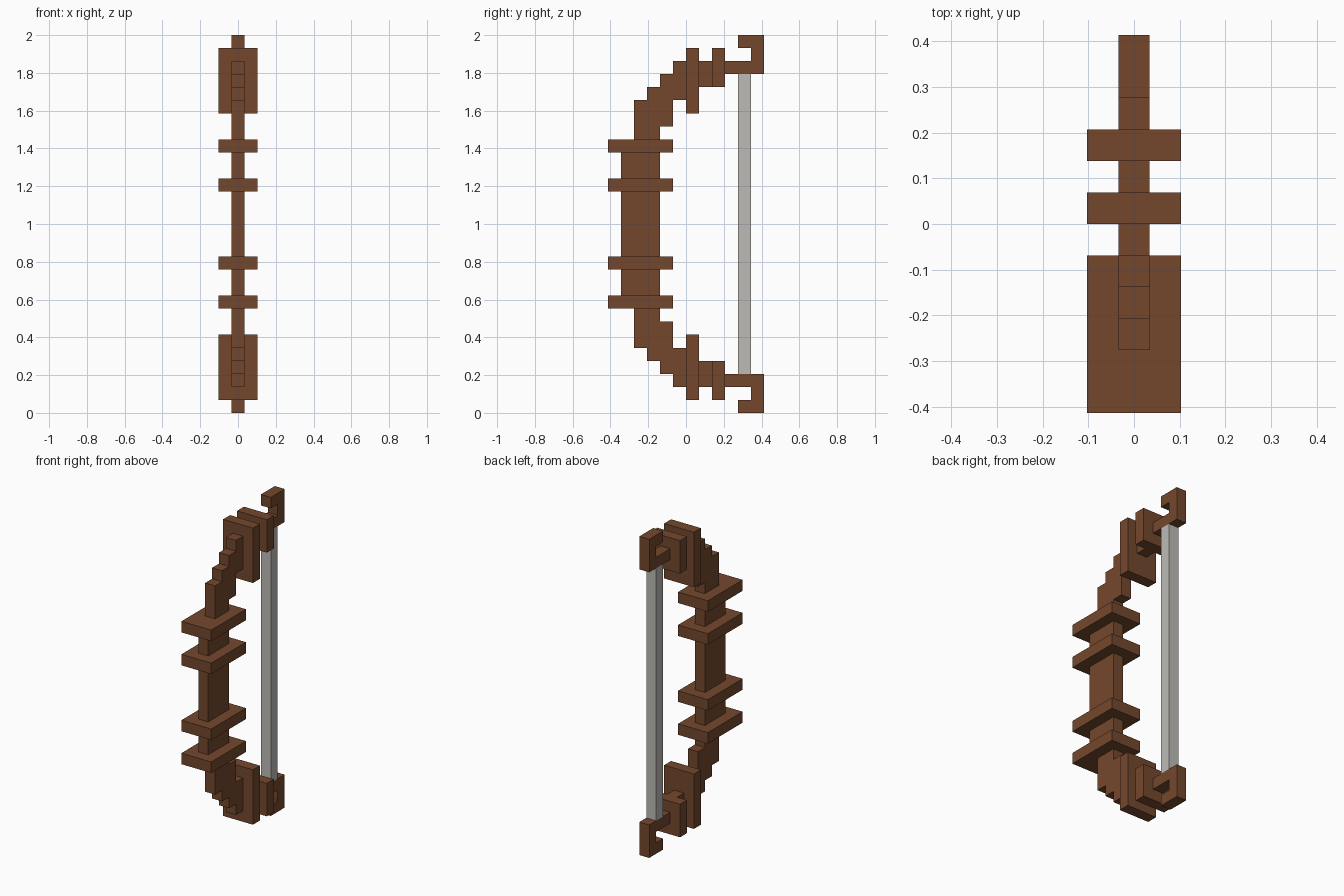
import bpy, bmesh

cube = bpy.data.objects.get("Cube")
if cube:
    bpy.data.objects.remove(cube, do_unlink=True)

U = 2 / 29          # size of one block
H = 29              # full height in blocks


def material(name, rgb):
    m = bpy.data.materials.new(name)
    m.use_nodes = True
    m.diffuse_color = (*rgb, 1)
    m.node_tree.nodes["Principled BSDF"].inputs["Base Color"].default_value = (*rgb, 1)
    return m


WOOD = material("brown wood", (0.175, 0.064, 0.027))
CORD = material("grey cord", (0.51, 0.50, 0.47))


def extrude_profile(name, points, width, mat, flip=False):
    """Extrude a (y, z) outline, in blocks, symmetrically along x; flip mirrors it top to bottom."""
    bm = bmesh.new()
    verts = [bm.verts.new((-width / 2 * U, y * U, (H - z if flip else z) * U)) for y, z in points]
    face = bm.faces.new(verts)
    ext = bmesh.ops.extrude_face_region(bm, geom=[face])["geom"]
    bmesh.ops.translate(bm, vec=(width * U, 0, 0),
                        verts=[v for v in ext if isinstance(v, bmesh.types.BMVert)])
    bmesh.ops.recalc_face_normals(bm, faces=bm.faces)
    mesh = bpy.data.meshes.new(name)
    bm.to_mesh(mesh)
    bm.free()
    mesh.materials.append(mat)
    obj = bpy.data.objects.new(name, mesh)
    bpy.context.collection.objects.link(obj)
    return obj


def block(name, y0, y1, z0, z1, width, mat, flip=False):
    return extrude_profile(name, [(y0, z0), (y1, z0), (y1, z1), (y0, z1)], width, mat, flip)


# Stepped limb ending in a hooked tip
LIMB = [(-4, 8.5), (-4, 5), (-3, 5), (-3, 4), (-2, 4), (-2, 3), (-1, 3), (-1, 2),
        (5, 2), (5, 1), (4, 1), (4, 0), (6, 0), (6, 3), (2.5, 3), (2.5, 4),
        (0.5, 4), (0.5, 5), (-1, 5), (-1, 7), (-2, 7), (-2, 8.5)]

# Grip and string
block("grip", -5, -2, 8.5, 20.5, 1, WOOD)
block("string", 4, 5, 3, 26, 1, CORD)

# Limbs and wide guard plates, mirrored top to bottom
for side, flip in (("lower", False), ("upper", True)):
    extrude_profile(side + "_limb", LIMB, 1, WOOD, flip)
    block(side + "_outer_grip_plate", -6, -1, 8, 9, 3, WOOD, flip)
    block(side + "_inner_grip_plate", -6, -1, 11, 12, 3, WOOD, flip)
    block(side + "_large_limb_plate", 0, 1, 1, 6, 3, WOOD, flip)
    block(side + "_small_limb_plate", 2, 3, 1, 4, 3, WOOD, flip)
